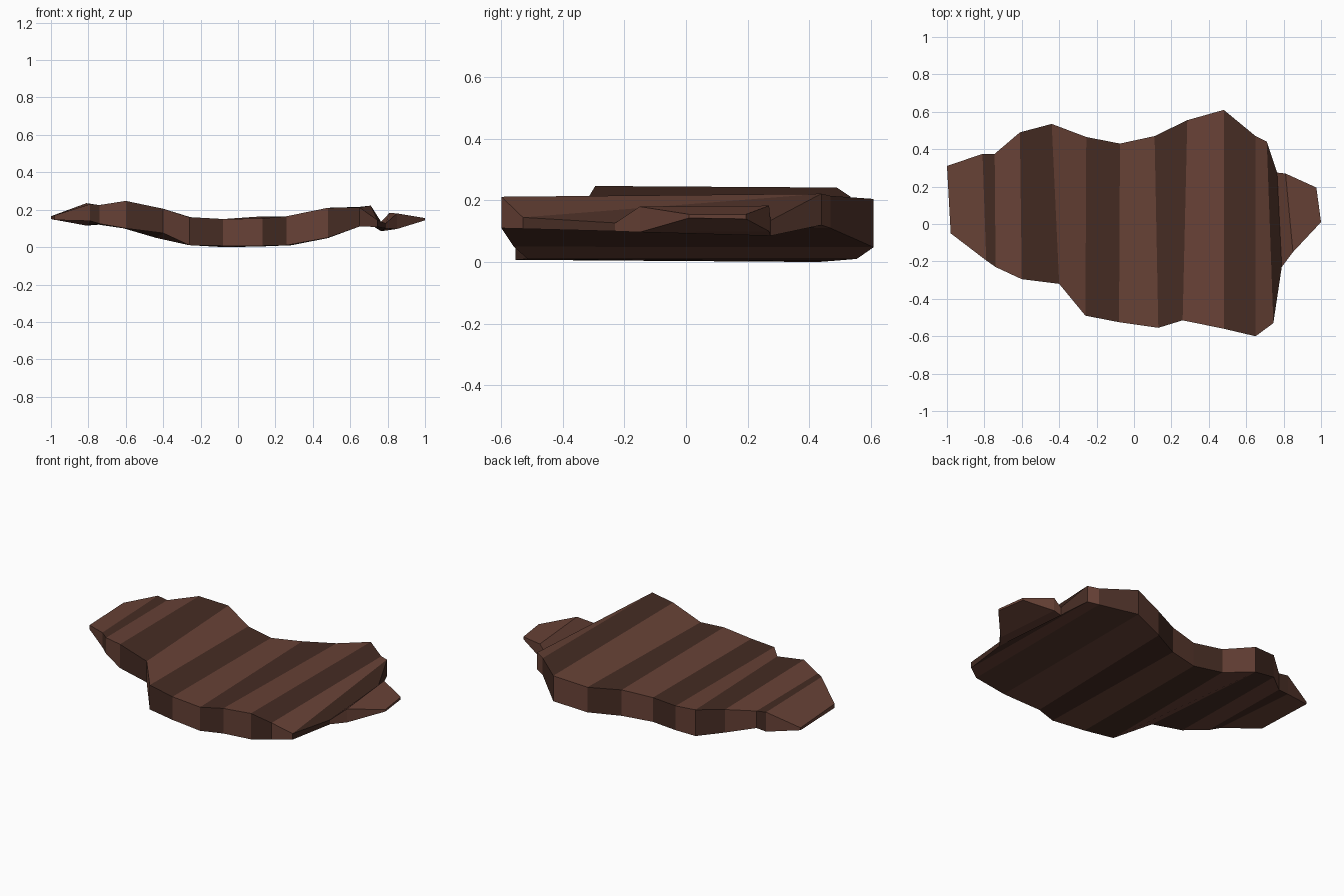
import bpy
import bmesh

cube = bpy.data.objects.get("Cube")
if cube:
    bpy.data.objects.remove(cube)


def make_material(name, colour):
    material = bpy.data.materials.new(name)
    material.use_nodes = True
    material.diffuse_color = colour
    shader = material.node_tree.nodes["Principled BSDF"]
    shader.inputs["Base Color"].default_value = colour
    return material


light_brown = make_material("light brown bark", (.137, .054, .037, 1))
dark_brown = make_material("dark brown bark", (.06, .025, .017, 1))

# Ridge line ends along the front rim: x, y, top height, bottom height
front_rim = [
    (-.98, -.05, .17, .145), (-.79, -.195, .23, .14), (-.74, -.23, .225, .125),
    (-.6, -.295, .247, .1), (-.4, -.32, .205, .075), (-.26, -.49, .16, .01),
    (-.08, -.525, .15, .007), (.13, -.555, .153, .007), (.26, -.515, .165, .01),
    (.48, -.56, .21, .05), (.65, -.6, .212, .11), (.745, -.53, .145, .108),
    (.79, -.23, .127, .1), (.85, -.15, .18, .097), (1, .01, .155, .143),
]

# Matching ends along the back rim
back_rim = [
    (-1, .31, .165, .15), (-.81, .375, .235, .115), (-.745, .375, .225, .12),
    (-.61, .49, .242, .1), (-.44, .535, .212, .05), (-.255, .465, .16, .01),
    (-.075, .43, .15, 0), (.11, .47, .163, .003), (.285, .555, .165, .01),
    (.48, .61, .205, .048), (.65, .47, .215, .11), (.71, .44, .222, .12),
    (.765, .275, .135, .085), (.81, .27, .183, .1), (.975, .195, .155, .14),
]


def cross_section(bm, front, back):
    """Four corners of the sheet, cut along one ridge line."""
    corners = []
    for x, y, top, bottom in (front, back):
        corners.append((x, y, bottom))
        corners.append((x, y, top))
    front_low, front_high, back_low, back_high = corners
    loop = (front_low, front_high, back_high, back_low)
    return [bm.verts.new(corner) for corner in loop]


# Folded sheet: consecutive cross-sections bridged by alternating strips
bm = bmesh.new()
sections = [cross_section(bm, f, b) for f, b in zip(front_rim, back_rim)]
last_strip = len(sections) - 2
for strip, (left, right) in enumerate(zip(sections, sections[1:])):
    for side in range(4):
        after = (side + 1) % 4
        face = bm.faces.new((left[side], left[after], right[after], right[side]))
        # Every second strip is dark, apart from the light pointed end
        face.material_index = strip % 2 if strip < last_strip else 0

# Thin closing faces at both ends
bm.faces.new(sections[0])
bm.faces.new(sections[-1])
bmesh.ops.recalc_face_normals(bm, faces=bm.faces)

mesh = bpy.data.meshes.new("bark_sheet")
bm.to_mesh(mesh)
bm.free()
mesh.materials.append(light_brown)
mesh.materials.append(dark_brown)
bark_sheet = bpy.data.objects.new("bark_sheet", mesh)
bpy.context.collection.objects.link(bark_sheet)
